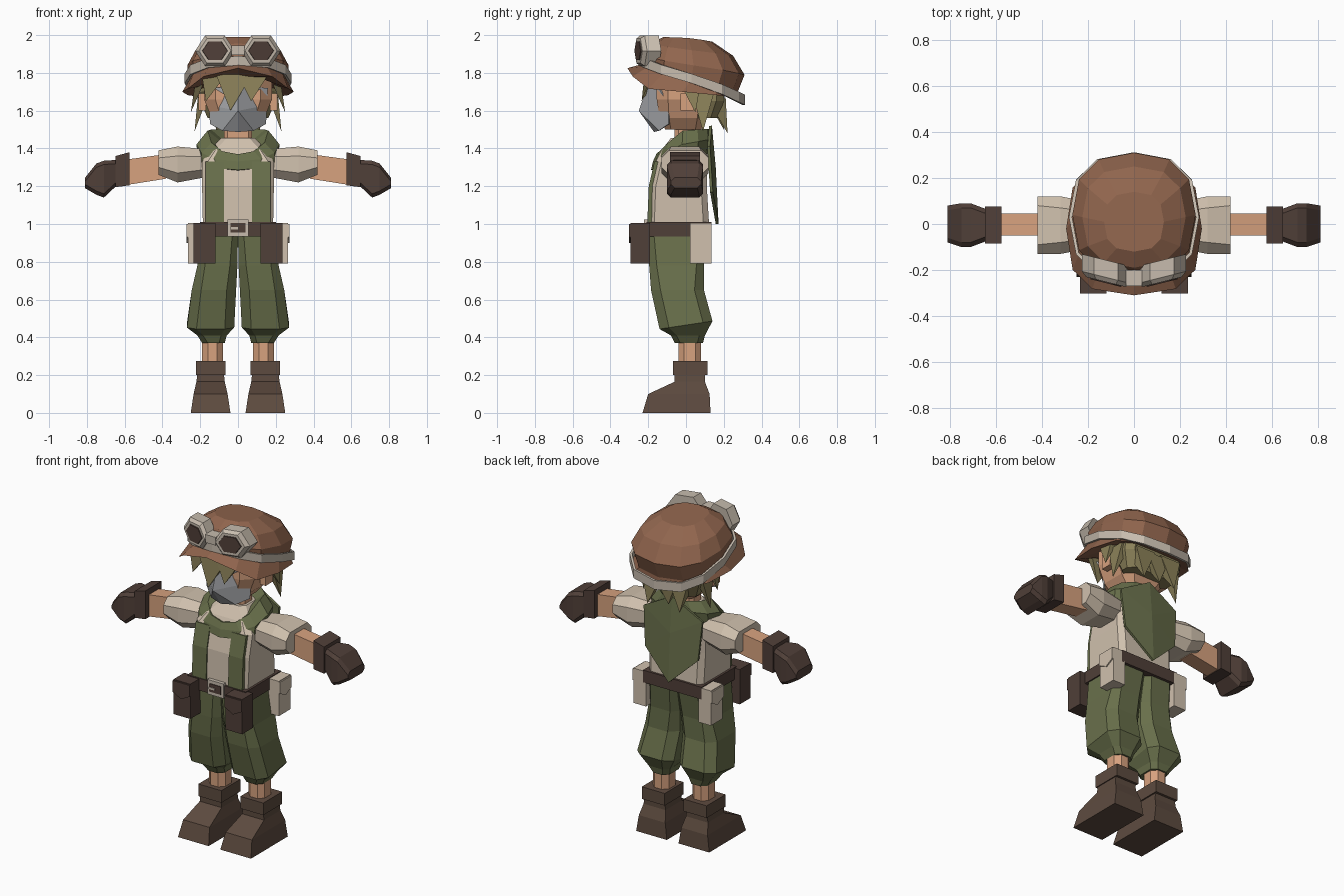
import bpy
import bmesh
from math import sin, cos, radians, copysign

if "Cube" in bpy.data.objects:
    bpy.data.objects.remove(bpy.data.objects["Cube"], do_unlink=True)


def material(name, red, green, blue):
    mat = bpy.data.materials.new(name)
    mat.use_nodes = True
    colour = (red, green, blue, 1)
    mat.diffuse_color = colour
    for node in mat.node_tree.nodes:
        if node.type == 'BSDF_PRINCIPLED':
            node.inputs["Base Color"].default_value = colour
            node.inputs["Roughness"].default_value = .9
    return mat


HAT = material("hat brown", .28, .13, .075)
GREEN = material("olive green cloth", .14, .16, .07)
CLOTH = material("beige cloth", .63, .53, .42)
SKIN = material("skin", .68, .36, .21)
HAIR = material("straw hair", .26, .22, .1)
MASK = material("grey mask", .44, .45, .47)
BOOT = material("boot brown", .11, .07, .05)
LEATHER = material("dark leather", .08, .05, .04)
STRAP = material("pale strap", .57, .5, .42)


def build(name, mat, verts, faces, mirror=False, thickness=0):
    """Flat shaded mesh, optionally mirrored across x and thickened."""
    mesh = bpy.data.meshes.new(name)
    mesh.from_pydata(verts, [], faces)
    bm = bmesh.new()
    bm.from_mesh(mesh)
    bmesh.ops.recalc_face_normals(bm, faces=bm.faces[:])
    bm.to_mesh(mesh)
    bm.free()
    mesh.materials.append(mat)
    obj = bpy.data.objects.new(name, mesh)
    bpy.context.collection.objects.link(obj)
    if mirror:
        obj.modifiers.new("Mirror", 'MIRROR').use_clip = False
    if thickness:
        solid = obj.modifiers.new("Solidify", 'SOLIDIFY')
        solid.thickness = thickness
        solid.offset = 0
    return obj


def loft(name, mat, rings, mirror=False, caps=True, thickness=0):
    """Skin a list of equally sized point rings."""
    count = len(rings[0])
    verts = [point for ring in rings for point in ring]
    faces = []
    for level in range(len(rings) - 1):
        low, high = level * count, (level + 1) * count
        for i in range(count):
            j = (i + 1) % count
            faces.append((low + i, low + j, high + j, high + i))
    if caps:
        faces.append(tuple(range(count)))
        faces.append(tuple(range(len(verts) - count, len(verts))))
    return build(name, mat, verts, faces, mirror, thickness)


def outline(a0, a1, b0, b1, cut):
    """Rectangle with cut corners."""
    if not cut:
        return [(a0, b0), (a1, b0), (a1, b1), (a0, b1)]
    return [(a0 + cut, b0), (a1 - cut, b0), (a1, b0 + cut), (a1, b1 - cut),
            (a1 - cut, b1), (a0 + cut, b1), (a0, b1 - cut), (a0, b0 + cut)]


def flat(x0, x1, y0, y1, z, cut=0, slope=0):
    return [(x, y, z + slope * y) for x, y in outline(x0, x1, y0, y1, cut)]


def wide(half, y0, y1, z, cut=0):
    return flat(-half, half, y0, y1, z, cut)


def across(x, y0, y1, z0, z1, cut=0):
    return [(x, y, z) for y, z in outline(y0, y1, z0, z1, cut)]


def block(name, mat, x0, x1, y0, y1, z0, z1, mirror=False):
    return loft(name, mat, [flat(x0, x1, y0, y1, z0), flat(x0, x1, y0, y1, z1)], mirror)


def hoop(rx, ry, cy, front, side, back, square=1, sharp=1, count=12):
    """Ring round the body whose height differs at front, side and back."""
    ring = []
    for i in range(count):
        angle = radians(360 * i / count)
        s, c = sin(angle), cos(angle)
        end, amount = (front, c ** sharp) if c > 0 else (back, -c)
        ring.append((copysign(abs(s) ** square, s) * rx,
                     cy - copysign(abs(c) ** square, c) * ry,
                     side + (end - side) * amount))
    return ring


# Boots and shins
loft("boots", BOOT, [flat(.04, .25, -.23, .13, 0), flat(.055, .235, -.2, .125, .1),
                     flat(.07, .22, -.06, .1, .165), flat(.075, .215, -.06, .1, .21)], True)
block("boot_cuffs", BOOT, .065, .222, -.07, .115, .2, .275, True)
loft("shins", SKIN, [flat(.08, .19, -.04, .08, z, .03) for z in (.26, .4)], True)

# Baggy trousers
loft("trousers", GREEN, [
    flat(.07, .19, -.06, .09, .37, .03),
    flat(.06, .215, -.08, .1, .41, .03),
    flat(.02, .27, -.14, .14, .465, .05, .15),
    flat(.01, .245, -.185, .095, .65, .05),
    flat(.003, .215, -.195, .095, .78, .04),
    flat(0, .19, -.2, .12, .95, .03)], True)

# Shirt, straps and belt
loft("shirt", CLOTH, [
    wide(.185, -.2, .125, .95, .03), wide(.19, -.19, .11, 1.2, .03),
    wide(.19, -.16, .11, 1.33, .03), wide(.15, -.13, .1, 1.39, .03),
    wide(.09, -.08, .07, 1.455, .03)])
loft("shoulder_straps", GREEN, [
    flat(.075, .172, -.206, -.15, .98), flat(.075, .172, -.197, -.15, 1.2),
    flat(.075, .172, -.167, -.12, 1.33)], True)
block("belt", LEATHER, -.2, .2, -.21, .135, .935, 1.01)
block("buckle_frame", STRAP, -.055, .055, -.222, -.2, .935, 1.025)
block("buckle_inset", LEATHER, -.04, .04, -.226, -.22, .955, 1.005)
block("buckle_pin", STRAP, -.04, 0, -.23, -.224, .972, .985)

# Belt pouches with pointed flaps
block("front_pouches", LEATHER, .12, .235, -.295, -.19, .79, 1.005, True)
build("front_pouch_flaps", LEATHER,
      [(x, -.298, z) for x, z in ((.12, 1), (.235, 1), (.235, .93), (.178, .9), (.12, .93))],
      [range(5)], True, .009)
block("side_pouches", CLOTH, .18, .265, .02, .135, .79, 1.005, True)
build("side_pouch_flaps", CLOTH,
      [(.268, y, z) for y, z in ((.02, 1), (.135, 1), (.135, .93), (.08, .9), (.02, .93))],
      [range(5)], True, .009)

# Sleeves, arms and gloves
loft("sleeves", CLOTH, [
    across(.16, -.1, .09, 1.25, 1.395, .04), across(.32, -.13, .12, 1.22, 1.41, .05),
    across(.42, -.13, .12, 1.26, 1.39, .04)], True)
loft("forearms", SKIN, [across(.38, -.05, .045, 1.24, 1.37),
                        across(.6, -.05, .045, 1.205, 1.34)], True)
loft("glove_cuffs", LEATHER, [across(.575, -.085, .075, 1.205, 1.38),
                              across(.648, -.085, .075, 1.195, 1.36)], True)
loft("gloves", LEATHER, [
    across(.63, -.07, .06, 1.215, 1.34, .02), across(.71, -.1, .09, 1.14, 1.335, .02),
    across(.75, -.1, .09, 1.155, 1.32, .02), across(.81, -.08, .08, 1.19, 1.245, .02)], True)

# Scarf collar and its hanging back point
loft("scarf_collar", GREEN, [
    hoop(.21, .15, -.03, 1.285, 1.36, 1.37, .85),
    hoop(.215, .15, -.02, 1.33, 1.42, 1.45, .85),
    hoop(.16, .14, -.015, 1.365, 1.49, 1.5, .9),
    hoop(.1, .1, -.01, 1.35, 1.44, 1.45)], caps=False, thickness=.01)
build("scarf_back", GREEN,
      [(0, .13, 1.52), (.2, .12, 1.41), (.18, .135, 1.17), (0, .165, 1),
       (-.18, .135, 1.17), (-.2, .12, 1.41), (0, .15, 1.3)],
      [(i, (i + 1) % 6, 6) for i in range(6)], thickness=.015)

# Neck, head and ears
loft("neck", SKIN, [wide(.075, -.06, .05, z, .02) for z in (1.42, 1.56)])
loft("head", SKIN, [
    wide(.09, -.11, .08, 1.5, .03), wide(.14, -.14, .11, 1.56, .05),
    wide(.18, -.155, .13, 1.66, .06), wide(.18, -.155, .14, 1.8, .06)])
block("ears", SKIN, .17, .21, -.03, .04, 1.6, 1.69, True)

# Faceted face mask
build("face_mask", MASK,
      [(0, -.2, 1.73), (0, -.245, 1.6), (0, -.165, 1.49), (.08, -.14, 1.495),
       (.145, -.09, 1.53), (.15, -.09, 1.63), (.155, -.14, 1.72)],
      [(0, 6, 5, 1), (1, 5, 4, 3), (1, 3, 2)], True, .01)


def lock(name, root, tip, half_x, half_y, mirror=False):
    """Pointed tuft of hair."""
    x, y, z = root
    verts = flat(x - half_x, x + half_x, y - half_y, y + half_y, z) + [tip]
    build(name, HAIR, verts, [range(4)] + [(i, (i + 1) % 4, 4) for i in range(4)], mirror)


# Hair: back shell, fringe and side tufts
loft("back_hair", HAIR, [wide(.16, .05, .17, 1.56, .04), wide(.2, .03, .2, 1.65, .04),
                         wide(.2, .03, .21, 1.76, .04)])
lock("fringe_centre", (-.02, -.2, 1.8), (-.04, -.235, 1.6), .1, .02)
lock("fringe_left", (.08, -.2, 1.79), (.07, -.235, 1.65), .08, .02)
lock("fringe_right", (-.13, -.18, 1.78), (-.17, -.2, 1.65), .06, .02)
lock("temple_locks", (.2, .02, 1.76), (.25, .05, 1.59), .025, .06, True)
lock("side_locks", (.18, .09, 1.7), (.23, .09, 1.49), .03, .06, True)
lock("nape_locks", (.09, .16, 1.67), (.11, .22, 1.48), .07, .05, True)
lock("nape_centre", (0, .16, 1.66), (-.02, .2, 1.5), .08, .05)

# Hat with sweeping brim
loft("hat", HAT, [
    hoop(.2, .19, 0, 1.78, 1.73, 1.69, .8),
    hoop(.295, .29, -.02, 1.825, 1.7, 1.665, .7, 3),
    hoop(.262, .245, .025, 1.85, 1.755, 1.69, .8),
    hoop(.268, .27, .04, 1.89, 1.84, 1.79, .8),
    hoop(.225, .22, .03, 1.955, 1.92, 1.89, .8),
    hoop(.13, .13, .01, 1.99, 1.985, 1.965, .8)])
loft("goggle_strap", STRAP, [hoop(.276, .275, .03, 1.84, 1.745, 1.63, .8),
                             hoop(.276, .275, .03, 1.89, 1.795, 1.685, .8)],
     caps=False, thickness=.014)


def hexagon(half_x, half_z, y):
    """Six-sided ring for one goggle, turned outwards."""
    ring = []
    for i in range(6):
        x = .122 + half_x * cos(radians(60 * i))
        z = 1.917 + half_z * sin(radians(60 * i)) / sin(radians(60))
        ring.append((x, y + .25 * (x - .03), z))
    return ring


# Goggles
loft("goggle_frames", STRAP, [hexagon(.105, .08, -.18), hexagon(.105, .08, -.255),
                              hexagon(.085, .065, -.275)], True)
loft("goggle_lenses", LEATHER, [hexagon(.068, .05, -.274), hexagon(.066, .048, -.28)], True)
block("goggle_bridge", STRAP, -.035, .035, -.27, -.2, 1.895, 1.945)
